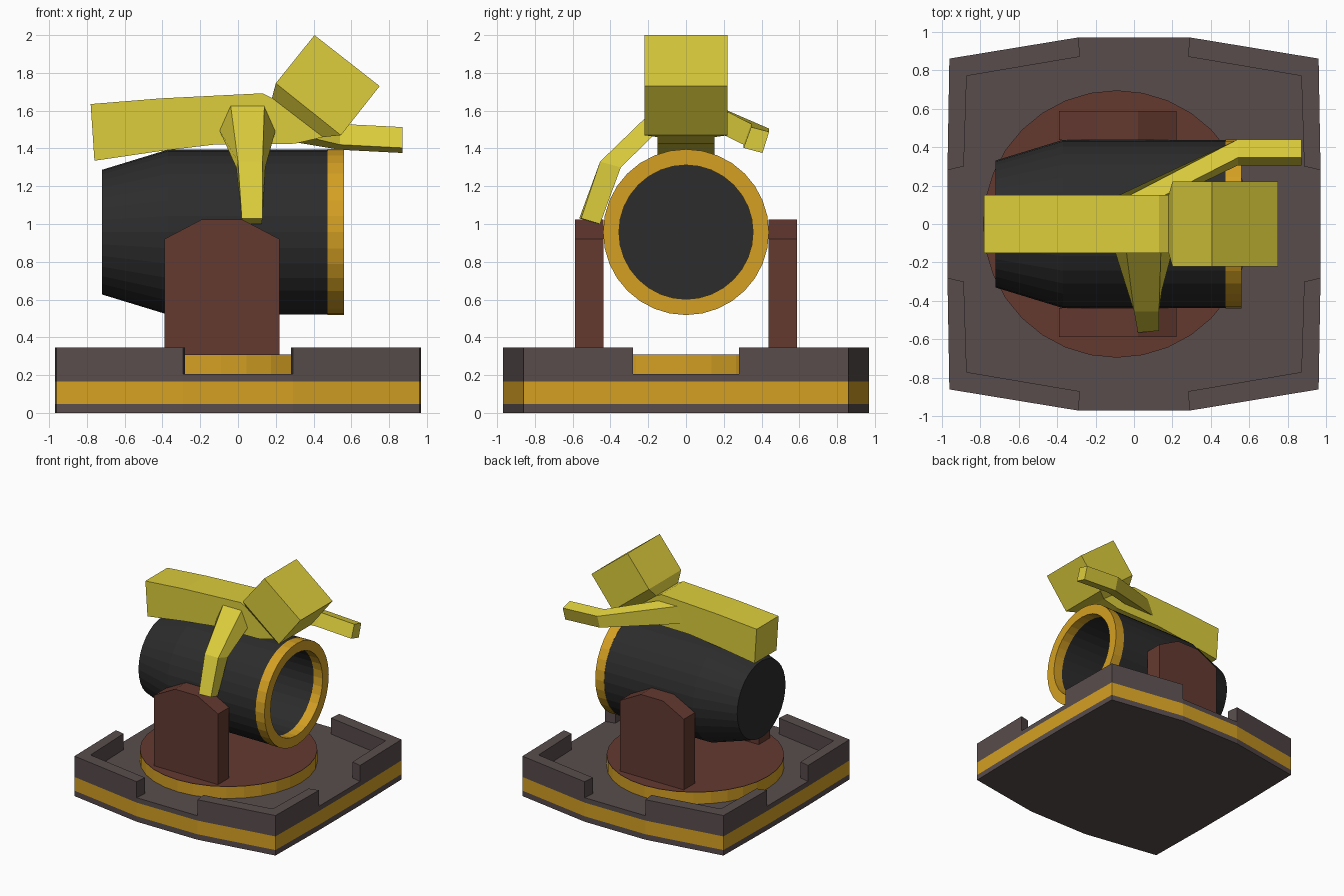
import bpy, bmesh
from math import cos, sin, pi
from mathutils import Vector

if "Cube" in bpy.data.objects:
    bpy.data.objects.remove(bpy.data.objects["Cube"])


def material(name, color):
    m = bpy.data.materials.new(name)
    m.diffuse_color = (*color, 1)
    m.use_nodes = True
    m.node_tree.nodes["Principled BSDF"].inputs["Base Color"].default_value = m.diffuse_color
    return m


GREY = material("grey_stone", (0.098, 0.073, 0.073))
GOLD = material("gold", (0.66, 0.35, 0.017))
BROWN = material("brown", (0.127, 0.042, 0.03))
BLACK = material("black_iron", (0.025, 0.025, 0.025))
YELLOW = material("yellow", (0.72, 0.61, 0.045))


def loft(name, rings, mat, caps=True, closed=False):
    """Skin a list of equal-length point rings."""
    bm = bmesh.new()
    vs = [[bm.verts.new(p) for p in r] for r in rings]
    pairs = list(zip(vs, vs[1:])) + ([(vs[-1], vs[0])] if closed else [])
    n = len(vs[0])
    for a, b in pairs:
        for i in range(n):
            j = (i + 1) % n
            bm.faces.new((a[i], a[j], b[j], b[i]))
    if caps and not closed:
        bm.faces.new(vs[0])
        bm.faces.new(vs[-1])
    bmesh.ops.recalc_face_normals(bm, faces=bm.faces[:])
    me = bpy.data.meshes.new(name)
    bm.to_mesh(me)
    bm.free()
    me.materials.append(mat)
    ob = bpy.data.objects.new(name, me)
    bpy.context.collection.objects.link(ob)
    return ob


def slab(name, outline, z0, z1, mat):
    return loft(name, [[(x, y, z) for x, y in outline] for z in (z0, z1)], mat)


def side_prism(name, profile, y0, y1, mat):
    return loft(name, [[(x, y, z) for x, z in profile] for y in (y0, y1)], mat)


def x_circle(x, r, n=32):
    return [(x, r * cos(2 * pi * i / n), 0.957 + r * sin(2 * pi * i / n)) for i in range(n)]


# Base plate in three layers
corner = [(0.97, 0.28), (0.96, 0.86), (0.29, 0.97)]
outline = (corner + [(-x, y) for x, y in reversed(corner)]
           + [(-x, -y) for x, y in corner] + [(x, -y) for x, y in reversed(corner)])
slab("base_bottom", outline, 0, 0.047, GREY)
slab("base_gold_band", outline, 0.047, 0.165, GOLD)
slab("base_floor", outline, 0.165, 0.207, GREY)

# Raised corner walls
wall = corner + [(0.28, 0.87), (0.87, 0.77), (0.885, 0.30)]
for sx in (1, -1):
    for sy in (1, -1):
        slab("corner_wall", [(sx * x, sy * y) for x, y in wall], 0.207, 0.345, GREY)

# Turntable: gold rim with brown top
disc = [(-0.09 + 0.695 * cos(2 * pi * i / 32), 0.695 * sin(2 * pi * i / 32)) for i in range(32)]
slab("turntable_rim", disc, 0.207, 0.306, GOLD)
slab("turntable_top", disc, 0.306, 0.31, BROWN)

# Barrel supports
support = [(-0.39, 0.31), (-0.39, 0.92), (-0.19, 1.025), (0.02, 1.025), (0.22, 0.92), (0.22, 0.31)]
for s in (1, -1):
    side_prism("barrel_support", support, s * 0.437, s * 0.587, BROWN)

# Hollow barrel and muzzle ring
loft("barrel", [x_circle(x, r) for x, r in
                [(-0.72, 0.33), (-0.37, 0.437), (0.475, 0.437), (0.475, 0.355), (-0.45, 0.355)]], BLACK)
loft("muzzle_ring", [x_circle(x, r) for x, r in
                     [(0.475, 0.355), (0.475, 0.439), (0.56, 0.439), (0.56, 0.355)]], GOLD, closed=True)

# Rider torso lying along the barrel
torso = [(-0.78, 1.635), (-0.41, 1.665), (0.13, 1.692), (0.18, 1.667), (0.45, 1.46),
         (0.3, 1.425), (-0.13, 1.42), (-0.42, 1.385), (-0.76, 1.335)]
side_prism("rider_torso", torso, -0.15, 0.15, YELLOW)


# Head with tapered neck
def band(a, b, w):
    return [(a[0], -w, a[1]), (a[0], w, a[1]), (b[0], w, b[1]), (b[0], -w, b[1])]


loft("rider_head", [band((0.18, 1.667), (0.45, 1.46), 0.15),
                    band((0.2, 1.745), (0.545, 1.47), 0.22),
                    band((0.405, 2.0), (0.75, 1.73), 0.22)], YELLOW)

# Arms: one hanging over the side, one reaching forward
shoulder = [(-0.04, 0.14, 1.635), (0.14, 0.14, 1.635), (0.2, 0.14, 1.5), (-0.1, 0.14, 1.5)]
loft("right_arm", [[(x, -y, z) for x, y, z in shoulder],
                   [(0.0, -0.455, 1.33), (0.13, -0.455, 1.33), (0.145, -0.345, 1.30), (-0.01, -0.345, 1.30)],
                   [(0.02, -0.565, 1.03), (0.13, -0.555, 1.03), (0.125, -0.455, 1.0), (0.035, -0.46, 1.0)]],
     YELLOW)
fist = [Vector(p) for p in [(0.54, 0.44, 1.505), (0.54, 0.345, 1.53), (0.54, 0.305, 1.42), (0.54, 0.405, 1.393)]]
loft("left_arm", [shoulder, fist, [p + Vector((0.33, 0, -0.017)) for p in fist]], YELLOW)
